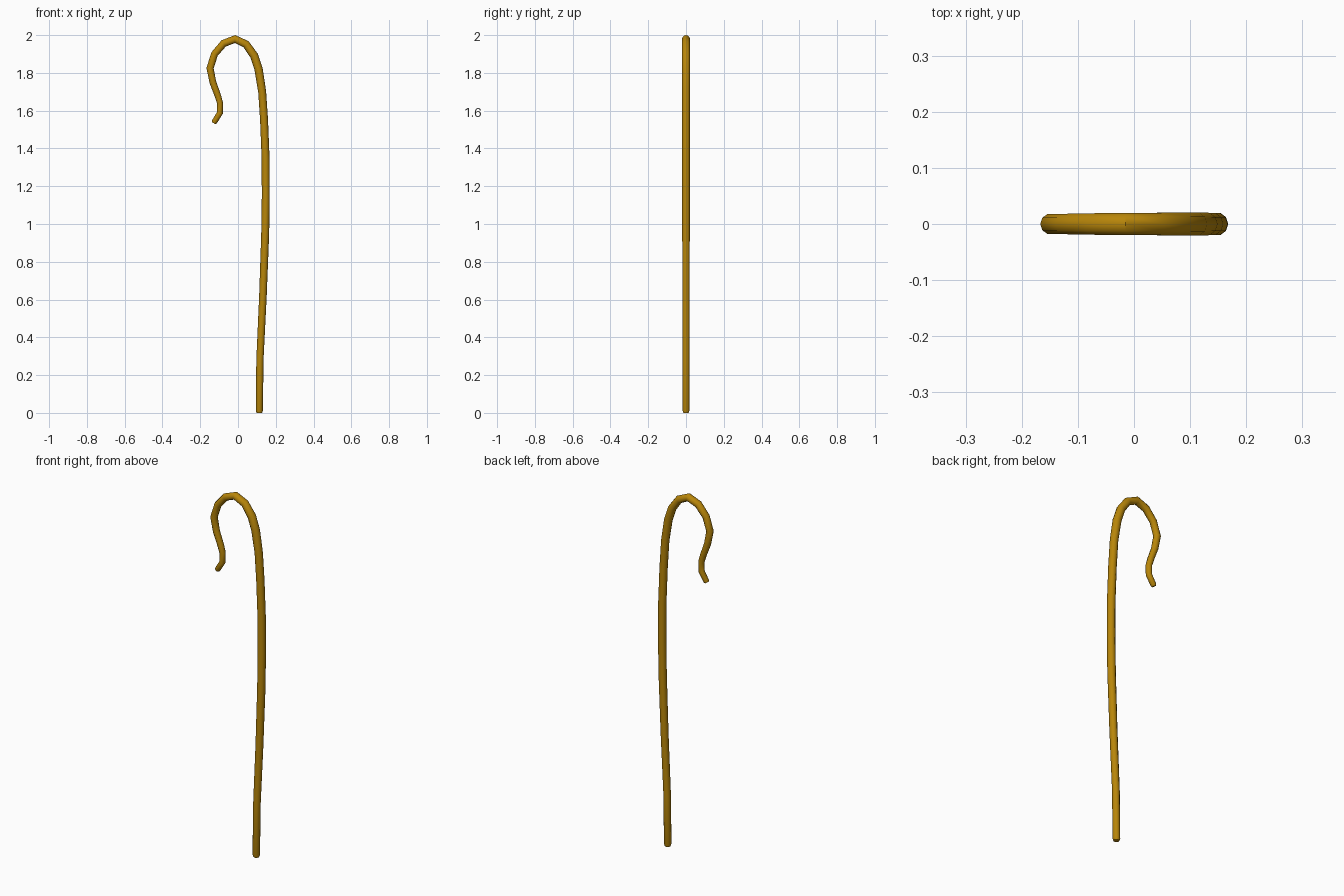
import bpy, bmesh
from math import sin, cos, pi
from mathutils import Vector

if "Cube" in bpy.data.objects:
    bpy.data.objects.remove(bpy.data.objects["Cube"])

SIDES = 10

# Centreline of the crook in the XZ plane, with radius: (x, z, r)
PATH = [
    (0.113, 0.0, 0.015), (0.113, 0.012, 0.019), (0.116, 0.28, 0.019),
    (0.132, 0.62, 0.020), (0.144, 0.95, 0.021), (0.147, 1.15, 0.021),
    (0.146, 1.35, 0.021), (0.138, 1.55, 0.021), (0.128, 1.70, 0.021),
    (0.109, 1.82, 0.022), (0.085, 1.892, 0.022), (0.042, 1.952, 0.021),
    (-0.016, 1.979, 0.021), (-0.076, 1.956, 0.020), (-0.124, 1.90, 0.019),
    (-0.148, 1.825, 0.019), (-0.133, 1.75, 0.018), (-0.107, 1.68, 0.017),
    (-0.095, 1.64, 0.016), (-0.096, 1.588, 0.016), (-0.124, 1.542, 0.015),
    (-0.129, 1.534, 0.011),
]

# Sweep a round section along the path
bm = bmesh.new()
points = [Vector((x, 0, z)) for x, z, r in PATH]
side = Vector((0, 1, 0))
rings = []
for i, (x, z, r) in enumerate(PATH):
    ahead = points[min(i + 1, len(points) - 1)] - points[i]
    behind = points[i] - points[max(i - 1, 0)]
    tangent = (ahead.normalized() + behind.normalized()).normalized()
    if i < 2:
        tangent = Vector((0, 0, 1))
    out = side.cross(tangent)
    rings.append([bm.verts.new(points[i] + r * (cos(a) * out + sin(a) * side))
                  for a in (2 * pi * k / SIDES for k in range(SIDES))])
for a, b in zip(rings, rings[1:]):
    for k in range(SIDES):
        n = (k + 1) % SIDES
        bm.faces.new((a[k], a[n], b[n], b[k]))

# Close both ends
bm.faces.new(rings[0])
bm.faces.new(rings[-1])
bmesh.ops.recalc_face_normals(bm, faces=bm.faces)

mesh = bpy.data.meshes.new("crook_staff")
bm.to_mesh(mesh)
bm.free()
staff = bpy.data.objects.new("crook_staff", mesh)
bpy.context.collection.objects.link(staff)

# Golden brown wood
wood = bpy.data.materials.new("wood")
wood.diffuse_color = (0.479, 0.238, 0.003, 1)
wood.use_nodes = True
wood.node_tree.nodes["Principled BSDF"].inputs["Base Color"].default_value = wood.diffuse_color
mesh.materials.append(wood)

bpy.context.view_layer.objects.active = staff
staff.select_set(True)
bpy.ops.object.shade_smooth_by_angle(angle=pi * 40 / 180)
